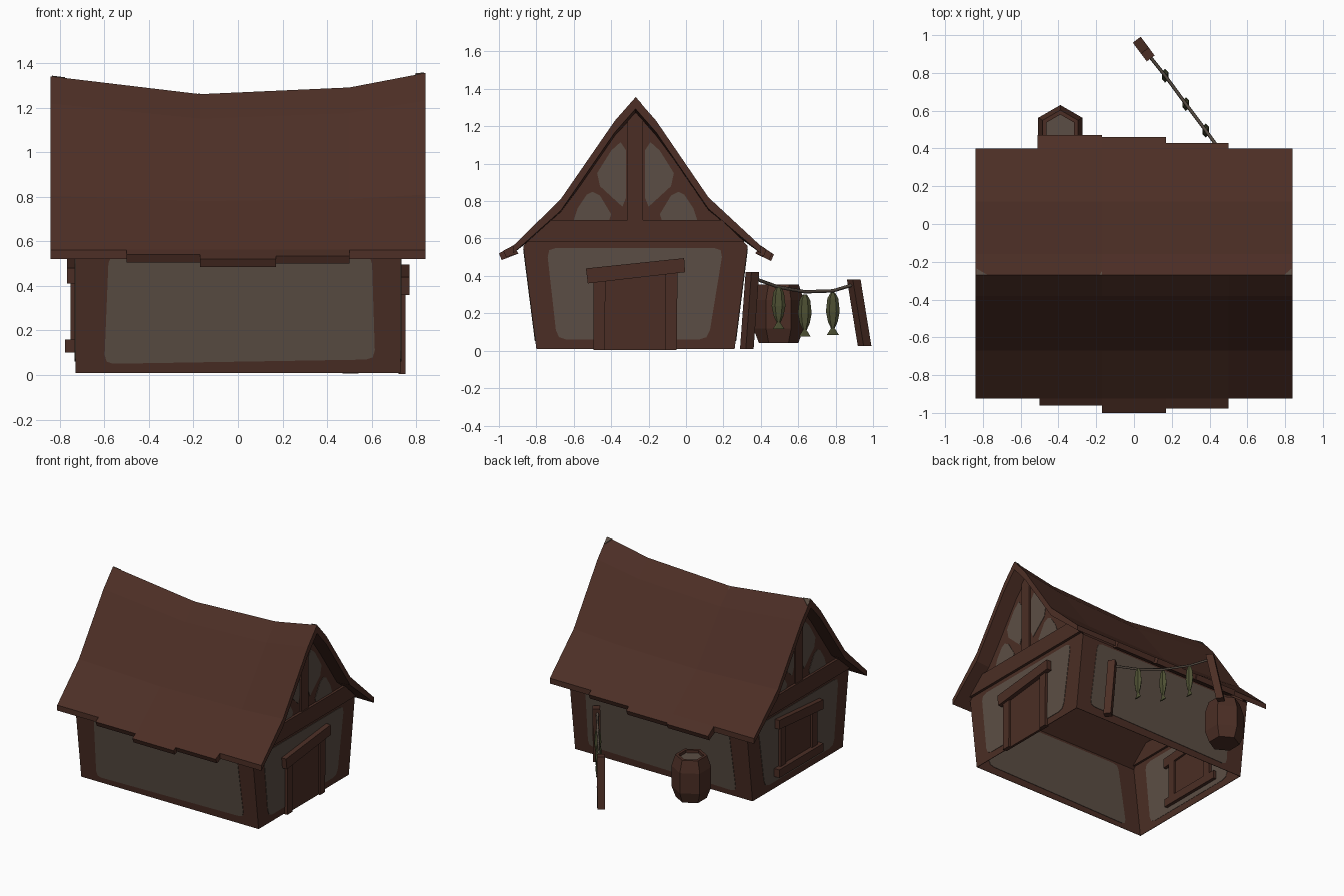
import bpy, bmesh, math
from mathutils import Vector

cube = bpy.data.objects.get("Cube")
if cube:
    bpy.data.objects.remove(cube, do_unlink=True)


def material(name, rgb):
    m = bpy.data.materials.new(name)
    m.use_nodes = True
    m.diffuse_color = (*rgb, 1)
    bsdf = m.node_tree.nodes["Principled BSDF"]
    bsdf.inputs["Base Color"].default_value = (*rgb, 1)
    bsdf.inputs["Roughness"].default_value = 0.9
    return m


ROOF = material("roof brown", (0.074, 0.028, 0.019))
TIMBER = material("timber brown", (0.070, 0.027, 0.018))
PLASTER = material("grey plaster", (0.105, 0.076, 0.058))
FISH = material("fish green", (0.075, 0.080, 0.033))
ROPE = material("rope grey", (0.095, 0.072, 0.055))


def loft(name, rings, mat, caps=True):
    """Skin closed rings of equal length into a flat shaded mesh."""
    bm = bmesh.new()
    vs = [[bm.verts.new(p) for p in ring] for ring in rings]
    n = len(rings[0])
    for a, b in zip(vs, vs[1:]):
        for i in range(n):
            j = (i + 1) % n
            bm.faces.new((a[i], a[j], b[j], b[i]))
    if caps:
        bm.faces.new(vs[0][::-1])
        bm.faces.new(vs[-1])
    bmesh.ops.recalc_face_normals(bm, faces=bm.faces)
    me = bpy.data.meshes.new(name)
    bm.to_mesh(me)
    bm.free()
    me.materials.append(mat)
    ob = bpy.data.objects.new(name, me)
    bpy.context.collection.objects.link(ob)
    return ob


def prism(name, pts, x0, x1, mat):
    """Extrude a (y, z) outline along x."""
    return loft(name, [[(x, y, z) for y, z in pts] for x in (x0, x1)], mat)


def rect(y0, y1, z0, z1):
    return [(y0, z0), (y1, z0), (y1, z1), (y0, z1)]


def ring(centre, rx, ry, sides, turn=0):
    cx, cy, cz = centre
    angles = [turn + math.tau * i / sides for i in range(sides)]
    return [(cx + rx * math.cos(a), cy + ry * math.sin(a), cz) for a in angles]


def round_corners(pts, r):
    """Cut each corner of an outline with three points."""
    out = []
    for i, p in enumerate(pts):
        p = Vector(p)
        a = (Vector(pts[i - 1]) - p).normalized() * r
        b = (Vector(pts[(i + 1) % len(pts)]) - p).normalized() * r
        out += [tuple(p + a), tuple(p + (a + b) * 0.25), tuple(p + b)]
    return out


MID = -0.27      # ridge line
WALL = 0.73      # half length of the walls
BASE, EAVE = 0.01, 0.56


def mirror_y(pts):
    return [(2 * MID - y, z) for y, z in pts]


# Walls: open shell, long sides leaning outward, gables closed to the ridge
half = [(-0.80, BASE), (-0.87, EAVE), (-0.65, 0.77), (-0.37, 1.18)]
outline = half + [(MID, 1.28)] + mirror_y(half)[::-1]
for side, s in (("left", 1), ("right", -1)):
    prism(side + "_gable_wall", outline, s * WALL, s * (WALL - 0.004), TIMBER)
for name, sign in (("front", 1), ("back", -1)):
    def lean(z, off=0.0):
        y = -0.80 - 0.07 * (z - BASE) / (EAVE - BASE) + off
        return y if sign > 0 else 2 * MID - y

    corners = [(-WALL, BASE), (WALL, BASE), (WALL, EAVE), (-WALL, EAVE)]
    loft(name + "_wall", [[(x, lean(z, o), z) for x, z in corners] for o in (0, 0.003)], TIMBER)
    panel = round_corners([(-0.60, 0.05), (0.615, 0.07), (0.60, 0.54), (-0.58, 0.54)], 0.04)
    loft(name + "_plaster", [[(x, lean(z, o), z) for x, z in panel] for o in (-0.003, 0.006)], PLASTER)

# Gable plaster panes and timber framing, the same at both ends
wall_pane = round_corners([(-0.745, 0.55), (0.20, 0.55), (0.12, 0.06), (-0.69, 0.06)], 0.05)
upper_pane = [(-0.34, 0.77), (-0.32, 0.82), (-0.32, 1.07), (-0.35, 1.115),
              (-0.40, 1.07), (-0.475, 0.95), (-0.46, 0.88)]
lower_pane = [(-0.60, 0.70), (-0.58, 0.76), (-0.53, 0.835), (-0.50, 0.85),
              (-0.46, 0.83), (-0.40, 0.73), (-0.41, 0.70)]
for side, s in (("left", 1), ("right", -1)):
    x0, x1 = s * (WALL - 0.006), s * (WALL + 0.003)
    prism(side + "_wall_plaster", wall_pane, x0, x1, PLASTER)
    for part, pane in (("upper", upper_pane), ("lower", lower_pane)):
        prism(f"{side}_{part}_front_pane", pane, x0, x1, PLASTER)
        prism(f"{side}_{part}_back_pane", mirror_y(pane), x0, x1, PLASTER)
    prism(side + "_tie_beam", [(-0.855, 0.58), (-0.73, 0.70), (0.19, 0.70), (0.315, 0.58)],
          s * 0.71, s * 0.75, TIMBER)
    prism(side + "_king_post", rect(-0.313, -0.23, 0.70, 1.27), s * 0.72, s * 0.742, TIMBER)

# Roof: sagging ridge, flared slopes
slope = [(-0.925, 0.56), (-0.67, 0.81), (-0.38, 1.23)]
back_slope = [(-0.16, 1.23), (0.12, 0.82), (0.40, 0.56)]
top = slope + [(MID, 1.355)] + back_slope


def roof_z(z, ridge):
    return z + (ridge - 1.355) * max(0, z - EAVE) / (1.355 - EAVE)


sections = []
for x, ridge in ((-0.84, 1.34), (-0.17, 1.26), (0.5, 1.29), (0.84, 1.355)):
    over = [(x, y, roof_z(z, ridge)) for y, z in top]
    under = [(x, y, z - (0.04 if abs(y - MID) > 0.6 else 0.062)) for x, y, z in over]
    sections.append(over + under[::-1])
loft("roof", sections, ROOF)

# Uneven boards along the eaves: x range, tip y, tip z
boards = [(-0.5, -0.17, -0.96, 0.54), (-0.17, 0.17, -1.0, 0.52), (0.17, 0.5, -0.977, 0.535),
          (-0.51, -0.17, 0.47, 0.515), (-0.17, 0.17, 0.46, 0.52), (0.17, 0.5, 0.43, 0.54)]
for x0, x1, y, z in boards:
    eave, inward = (-0.925, 1) if y < 0 else (0.40, -1)
    prism("eave_board", [(eave, 0.562), (y, z), (y + 0.015 * inward, z - 0.035),
                         (eave + 0.03 * inward, 0.52)], x0, x1, ROOF)

# Worn pale patches beside the ridge
for x, w, ridge in ((-0.835, 0.06, 1.34), (-0.17, -0.07, 1.26), (0.835, -0.04, 1.355)):
    r = ridge + 0.003
    patch = [(x, MID, r), (x + w, MID, r - abs(w) * 0.12), (x, MID + 0.035, r - 0.04)]
    loft("ridge_patch", [patch, [(a, b, c - 0.006) for a, b, c in patch]], PLASTER)

# Door on the left end
prism("door", rect(-0.44, -0.11, 0.005, 0.42), 0.72, 0.738, TIMBER)
prism("door_front_post", [(-0.495, 0.005), (-0.435, 0.005), (-0.43, 0.40), (-0.495, 0.39)], 0.72, 0.752, TIMBER)
prism("door_back_post", [(-0.11, 0.005), (-0.05, 0.005), (-0.045, 0.43), (-0.11, 0.43)], 0.72, 0.752, TIMBER)
prism("door_lintel", [(-0.535, 0.44), (-0.01, 0.495), (-0.005, 0.42), (-0.525, 0.36)], 0.72, 0.77, TIMBER)

# Shuttered window on the right end
prism("window_shutter", rect(-0.43, -0.07, 0.13, 0.46), -0.715, -0.738, TIMBER)
for y in (-0.47, -0.10):
    prism("window_post", rect(y, y + 0.06, 0.13, 0.46), -0.70, -0.752, TIMBER)
prism("window_sill", rect(-0.51, 0.01, 0.10, 0.16), -0.70, -0.775, TIMBER)
prism("window_lintel", [(-0.52, 0.48), (0.0, 0.522), (0.0, 0.455), (-0.52, 0.41)], -0.70, -0.768, TIMBER)

# Six sided barrel with a sunken lid
bx, by, turn = -0.39, 0.495, math.pi / 6
staves = [(0.04, 0.105), (0.12, 0.135), (0.27, 0.135), (0.355, 0.108), (0.355, 0.085), (0.33, 0.085)]
loft("barrel", [ring((bx, by, z), r, r, 6, turn) for z, r in staves], TIMBER)
loft("barrel_lid", [ring((bx, by, z), 0.084, 0.084, 6, turn) for z in (0.328, 0.335)], PLASTER)


# Drying rack: two leaning posts, rope, hanging fish
def post(name, foot, head, size):
    along = Vector((-0.6, 0.8, 0)) * size
    across = Vector((0.8, 0.6, 0)) * size
    signs = ((-1, -1), (1, -1), (1, 1), (-1, 1))
    loft(name, [[Vector(c) + along * a + across * b for a, b in signs] for c in (foot, head)], TIMBER)


post("rack_house_post", (0.505, 0.325, 0.008), (0.49, 0.355, 0.42), 0.026)
post("rack_outer_post", (0.03, 0.955, 0.025), (0.073, 0.897, 0.38), 0.026)

rope = bpy.data.curves.new("rack_rope", "CURVE")
rope.dimensions = "3D"
rope.bevel_depth = 0.009
rope.bevel_resolution = 0
rope.use_fill_caps = True
line = rope.splines.new("POLY")
path = [(0.47, 0.37, 0.385), (0.38, 0.495, 0.34), (0.275, 0.635, 0.315),
        (0.165, 0.785, 0.32), (0.085, 0.885, 0.35)]
line.points.add(len(path) - 1)
for pt, co in zip(line.points, path):
    pt.co = (*co, 1)
rope.materials.append(ROPE)
bpy.context.collection.objects.link(bpy.data.objects.new("rack_rope", rope))

body = [(0, 0.012, 0.01), (0.03, 0.029, 0.016), (0.10, 0.037, 0.02), (0.155, 0.026, 0.014),
        (0.19, 0.010, 0.007), (0.225, 0.032, 0.005)]
for (x, y, z), drop in zip(path[1:4], (0, 0.015, 0.01)):
    loft("hanging_fish", [ring((x, y, z - drop - d), t, w, 6, turn) for d, w, t in body], FISH)
